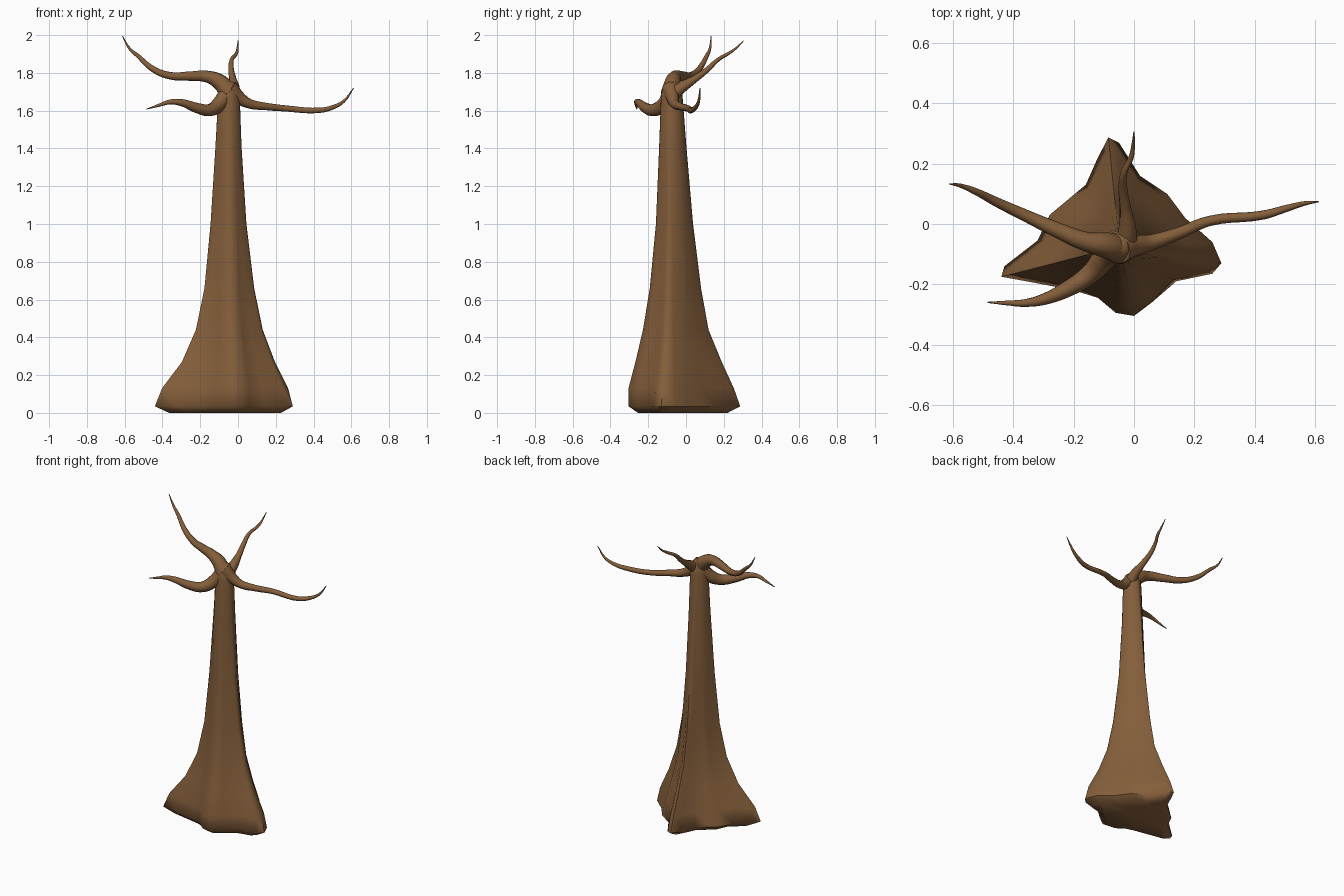
import bpy, bmesh, math

if "Cube" in bpy.data.objects:
    bpy.data.objects.remove(bpy.data.objects["Cube"])

bark = bpy.data.materials.new("brown bark")
bark.diffuse_color = (0.23, 0.112, 0.043, 1)
bark.use_nodes = True
bark.node_tree.nodes["Principled BSDF"].inputs["Base Color"].default_value = bark.diffuse_color


def finish(ob):
    ob.data.materials.clear()
    ob.data.materials.append(bark)
    bpy.ops.object.select_all(action='DESELECT')
    ob.select_set(True)
    bpy.context.view_layer.objects.active = ob
    bpy.ops.object.shade_smooth_by_angle(angle=math.radians(55))


# Trunk: lobed root outline lofted into a slim round neck
outline = [(-.085, .287), (-.05, .27), (.02, .16), (.11, .10), (.17, .02), (.26, -.06),
           (.29, -.13), (.26, -.165), (.14, -.19), (.06, -.26), (0, -.305), (-.06, -.295),
           (-.12, -.245), (-.2, -.22), (-.33, -.195), (-.44, -.175), (-.43, -.14),
           (-.32, -.055), (-.28, .03), (-.22, .08), (-.16, .13), (-.12, .22)]
cx, cy, neck = -.048, -.075, .058
# height, then spread toward the left, right, front and back roots, then neck size
levels = [(0, .78, .78, .70, .78, 1), (.035, 1, 1, 1, 1, 1), (.13, .88, .91, 1, .89, 1),
          (.27, .56, .66, .79, .68, 1), (.44, .34, .43, .56, .45, 1),
          (.66, .21, .27, .35, .32, 1), (1.0, .12, .125, .16, .18, 1),
          (1.4, .045, .035, .06, .067, 1), (1.66, 0, 0, 0, 0, 1),
          (1.71, 0, 0, 0, 0, .9), (1.745, 0, 0, 0, 0, .6), (1.757, 0, 0, 0, 0, .2)]
bm = bmesh.new()
rings = []
for z, left, right, front, back, size in levels:
    ring = []
    for x, y in outline:
        a = math.atan2(y - cy, x - cx)
        nx, ny = cx + neck * size * math.cos(a), cy + neck * size * math.sin(a)
        c, s = math.cos(a) ** 2, math.sin(a) ** 2
        t = (left if x < cx else right) * c + (front if y < cy else back) * s
        ring.append(bm.verts.new((nx + (x - nx) * t, ny + (y - ny) * t, z)))
    rings.append(ring)
n = len(outline)
for lo, hi in zip(rings, rings[1:]):
    for i in range(n):
        bm.faces.new((lo[i], lo[(i + 1) % n], hi[(i + 1) % n], hi[i]))
bm.faces.new(rings[0])
bm.faces.new(rings[-1])
bmesh.ops.recalc_face_normals(bm, faces=bm.faces)
mesh = bpy.data.meshes.new("trunk")
bm.to_mesh(mesh)
bm.free()
trunk = bpy.data.objects.new("trunk", mesh)
bpy.context.collection.objects.link(trunk)
finish(trunk)


# Branches: tapered tubes along smooth paths of x, y, z, radius
def branch(name, path):
    cu = bpy.data.curves.new(name, 'CURVE')
    cu.dimensions = '3D'
    cu.bevel_depth = 1
    cu.bevel_resolution = 3
    cu.resolution_u = 5
    cu.use_fill_caps = True
    sp = cu.splines.new('BEZIER')
    sp.bezier_points.add(len(path) - 1)
    for p, (x, y, z, r) in zip(sp.bezier_points, path):
        p.co = (x, y, z)
        p.radius = r
        p.handle_left_type = p.handle_right_type = 'AUTO'
    ob = bpy.data.objects.new(name, cu)
    bpy.context.collection.objects.link(ob)
    bpy.ops.object.select_all(action='DESELECT')
    ob.select_set(True)
    bpy.context.view_layer.objects.active = ob
    bpy.ops.object.convert(target='MESH')
    finish(bpy.context.view_layer.objects.active)


branch("left_branch", [(-.045, -.085, 1.69, .05), (-.095, -.07, 1.75, .043),
                       (-.16, -.058, 1.78, .032), (-.25, -.022, 1.783, .026),
                       (-.36, .028, 1.785, .02), (-.45, .07, 1.82, .016),
                       (-.53, .11, 1.89, .011), (-.575, .127, 1.93, .007),
                       (-.612, .133, 1.995, .002)])
branch("right_branch", [(-.045, -.085, 1.72, .045), (.01, -.07, 1.665, .034),
                        (.06, -.06, 1.637, .026), (.15, -.03, 1.622, .02),
                        (.25, .01, 1.612, .017), (.43, .03, 1.602, .015),
                        (.5, .05, 1.617, .012), (.56, .067, 1.65, .008),
                        (.612, .074, 1.72, .002)])
branch("back_branch", [(-.03, -.08, 1.68, .042), (-.022, -.02, 1.725, .03),
                       (-.028, .05, 1.77, .019), (-.036, .11, 1.815, .015),
                       (-.033, .17, 1.87, .011), (-.01, .22, 1.9, .009),
                       (-.003, .26, 1.927, .006), (0, .305, 1.97, .002)])
branch("front_branch", [(-.06, -.08, 1.69, .045), (-.1, -.115, 1.635, .04),
                        (-.15, -.17, 1.603, .033), (-.22, -.215, 1.615, .027),
                        (-.3, -.25, 1.643, .019), (-.36, -.262, 1.646, .013),
                        (-.42, -.262, 1.628, .008), (-.485, -.26, 1.608, .002)])
